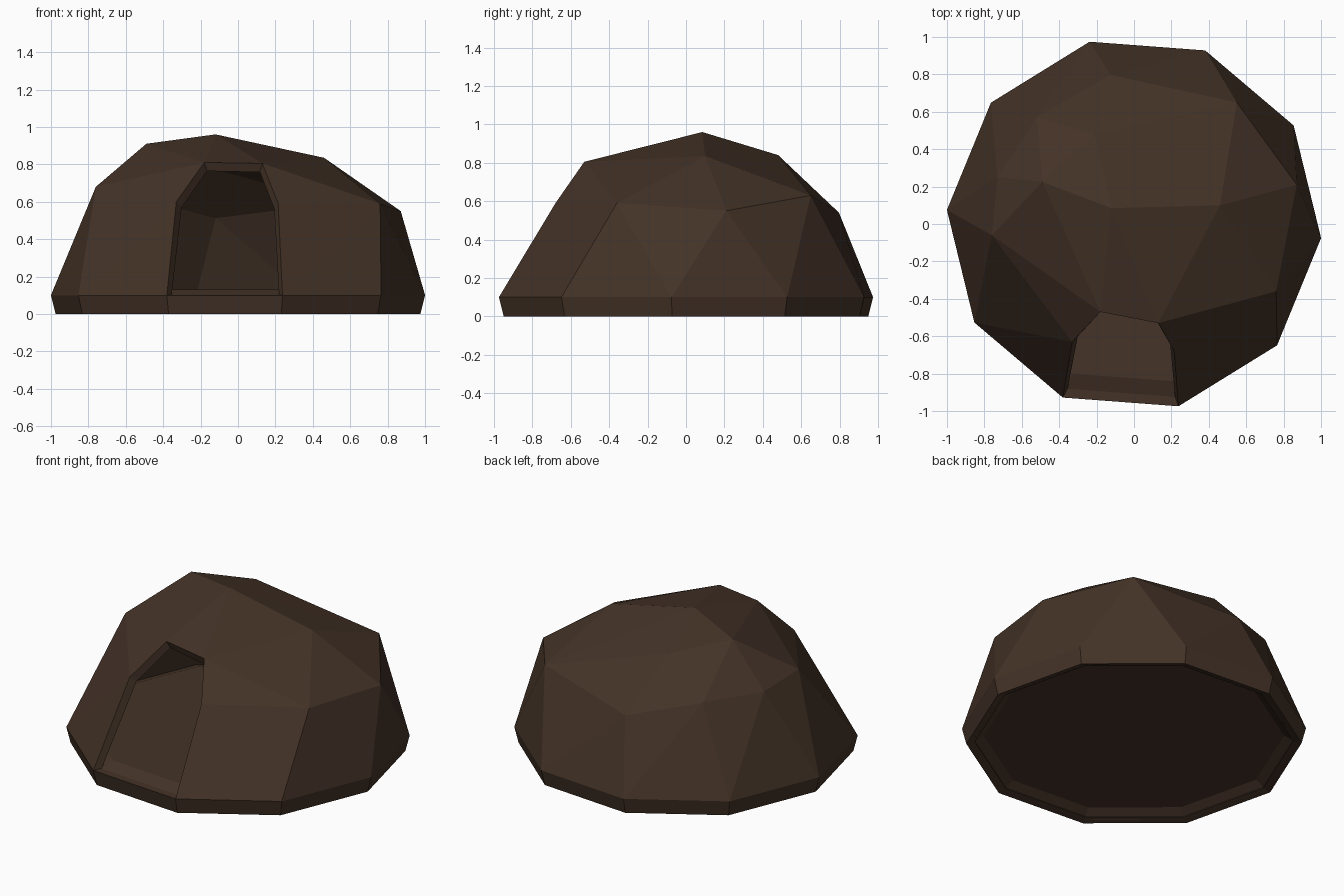
import bpy, bmesh, math

if "Cube" in bpy.data.objects:
    bpy.data.objects.remove(bpy.data.objects["Cube"])

brown = bpy.data.materials.new("dark brown hide")
brown.diffuse_color = (0.058, 0.033, 0.0205, 1)
brown.use_nodes = True
brown.node_tree.nodes["Principled BSDF"].inputs["Base Color"].default_value = brown.diffuse_color

SIDES = 10
TURN = math.radians(-4.3)


def ring(radius, z):
    """Ten-sided ring of points."""
    step = 2 * math.pi / SIDES
    return [(radius * math.cos(TURN + i * step), radius * math.sin(TURN + i * step), z)
            for i in range(SIDES)]


def add_object(name, bm):
    mesh = bpy.data.meshes.new(name)
    bm.to_mesh(mesh)
    bm.free()
    mesh.materials.append(brown)
    obj = bpy.data.objects.new(name, mesh)
    bpy.context.collection.objects.link(obj)
    return obj


# Irregular dome: convex skin over the rim rings and a few roof corners
rim = ring(1.003, 0.1)
roof = [(-0.12, 0.085, 0.96), (0.46, 0.10, 0.835), (-0.21, 0.48, 0.84), (-0.49, 0.225, 0.91),
        (0.87, 0.21, 0.55), (0.76, -0.36, 0.59), (0.55, 0.65, 0.63), (-0.125, 0.797, 0.54),
        (-0.52, 0.57, 0.64), (-0.73, 0.25, 0.645), (-0.76, -0.06, 0.68)]
doorway = [rim[7], rim[8], (0.215, -0.68, 0.59), (0.13, -0.53, 0.805),
           (-0.18, -0.47, 0.81), (-0.33, -0.63, 0.60)]

bm = bmesh.new()
for p in ring(0.978, 0.0) + rim[:7] + rim[9:] + roof:
    bm.verts.new(p)
door_verts = {bm.verts.new(p) for p in doorway}
bmesh.ops.convex_hull(bm, input=list(bm.verts))
bmesh.ops.recalc_face_normals(bm, faces=list(bm.faces))

# Open the doorway and the underside
holes = [f for f in bm.faces
         if all(v in door_verts for v in f.verts) or all(v.co.z < 0.01 for v in f.verts)]
bmesh.ops.delete(bm, geom=holes, context='FACES')
bmesh.ops.delete(bm, geom=[v for v in bm.verts if not v.link_faces], context='VERTS')
bmesh.ops.dissolve_limit(bm, angle_limit=math.radians(0.5),
                         verts=list(bm.verts), edges=list(bm.edges))
dome = add_object("dome_shell", bm)
wall = dome.modifiers.new("wall thickness", 'SOLIDIFY')
wall.thickness = 0.05
wall.offset = -1
wall.use_even_offset = True

# Floor slab: bevelled sill on top, recessed underside
bm = bmesh.new()
rows = [[bm.verts.new(p) for p in ring(r, z)]
        for r, z in [(0.865, 0.13), (0.955, 0.1), (0.945, 0.008), (0.875, 0.05)]]
for a, b in zip(rows, rows[1:]):
    for i in range(SIDES):
        j = (i + 1) % SIDES
        bm.faces.new((a[i], b[i], b[j], a[j]))
bm.faces.new(rows[0])
bm.faces.new(rows[-1][::-1])
bmesh.ops.recalc_face_normals(bm, faces=list(bm.faces))
add_object("floor", bm)
